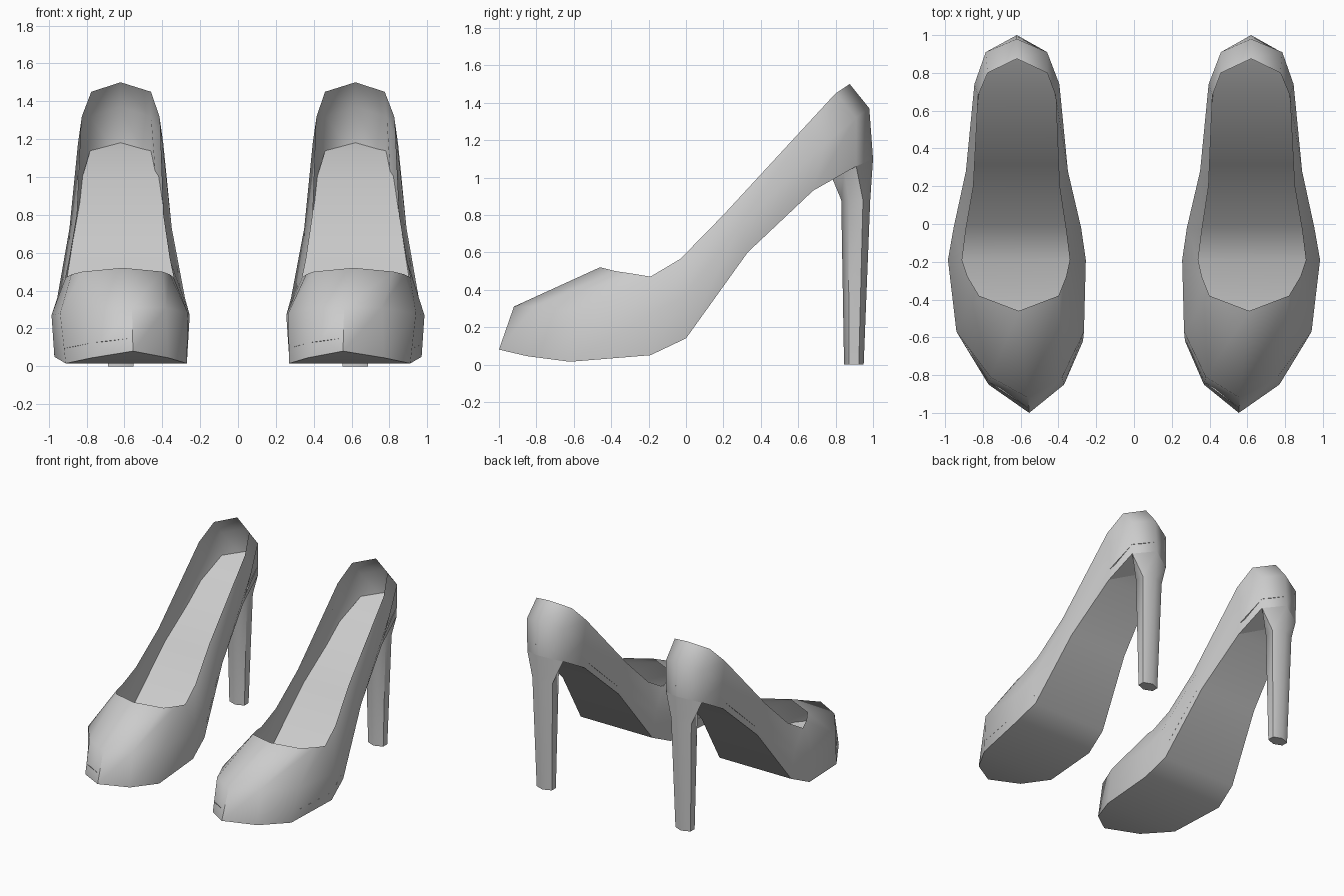
import bpy, math
from mathutils import Vector

cube = bpy.data.objects.get("Cube")
if cube:
    bpy.data.objects.remove(cube, do_unlink=True)

grey = bpy.data.materials.new("light_grey")
grey.use_nodes = True
colour = (0.6, 0.6, 0.6, 1)
grey.diffuse_color = colour
grey.node_tree.nodes["Principled BSDF"].inputs["Base Color"].default_value = colour

# Shoe loops from toe to back: (inner x, outer x, y, z) at each station
SOLE = [(.555, .555, -1, .08), (.37, .77, -.85, .045), (.27, .91, -.62, .015),
        (.27, .97, -.19, .05), (.30, .94, 0, .14), (.37, .87, .33, .6),
        (.43, .81, .68, .93), (.46, .78, .91, 1.06), (.62, .62, 1, 1.1)]
MIDDLE = [(.56, .56, -.92, .31), (.38, .76, -.81, .31), (.265, .94, -.57, .28),
          (.255, .985, -.19, .27), (.28, .955, -.02, .36), (.35, .89, .28, .73),
          (.395, .845, .74, 1.18), (.46, .785, .91, 1.32), (.62, .62, .98, 1.37)]
RIM = [(.61, .61, -.46, .52), (.40, .82, -.38, .5), (.36, .88, -.28, .485),
       (.34, .91, -.19, .47), (.36, .89, -.03, .565), (.395, .85, .2, .8),
       (.415, .825, .68, 1.32), (.46, .775, .8, 1.45), (.62, .62, .875, 1.5)]
HEEL_BREAST = Vector((.62, .78, 1))


def ring(stations):
    """Closed loop: toe, outer side, back, inner side."""
    outer = [Vector((o, y, z)) for i, o, y, z in stations]
    inner = [Vector((i, y, z)) for i, o, y, z in stations[1:-1]]
    return outer + inner[::-1]


def build(name, verts, faces, side):
    """Make one smooth-shaded part, mirrored across x when side is -1."""
    if side < 0:
        faces = [f[::-1] for f in faces]
    mesh = bpy.data.meshes.new(name)
    mesh.from_pydata([(v.x * side, v.y, v.z) for v in verts], [], faces)
    mesh.materials.append(grey)
    obj = bpy.data.objects.new(name, mesh)
    bpy.context.collection.objects.link(obj)
    bpy.ops.object.select_all(action='DESELECT')
    obj.select_set(True)
    bpy.context.view_layer.objects.active = obj
    bpy.ops.object.shade_smooth_by_angle(angle=math.radians(60))


def bridge(loops):
    """Quads joining equal closed loops, stacked in order."""
    n = len(loops[0])
    verts = [v for loop in loops for v in loop]
    faces = [(k * n + i, k * n + (i + 1) % n, (k + 1) * n + (i + 1) % n, (k + 1) * n + i)
             for k in range(len(loops) - 1) for i in range(n)]
    return verts, faces


def floor_faces(n, last):
    """Strips across a loop from the toe to station last."""
    faces = [(0, 1, n - 1)]
    faces += [(i, i + 1, n - i - 1, n - i) for i in range(1, last)]
    return faces


def heel_ring(half, front, back, z):
    """Six-sided slice of the heel, front point first."""
    depth = back - front
    points = [(0, 0), (.9, .25), (.9, .75), (0, 1), (-.9, .75), (-.9, .25)]
    return [Vector((.62 + half * a, front + depth * b, z)) for a, b in points]


sole, middle, rim = ring(SOLE), ring(MIDDLE), ring(RIM)
n = len(sole)
back = n // 2

for side, label in ((1, "left"), (-1, "right")):
    # Upper: toe box, side walls and heel cup, closed under the cup
    verts, faces = bridge([sole, middle, rim])
    breast = len(verts)
    verts.append(HEEL_BREAST)
    faces += [(back - 1, back - 2, breast), (back + 2, back + 1, breast)]
    build(label + "_upper", verts, faces, side)

    # Outsole, tapering to the heel breast
    faces = [f[::-1] for f in floor_faces(n, back - 2)]
    faces.append((back + 2, n, back - 2))
    build(label + "_outsole", sole + [HEEL_BREAST], faces, side)

    # Insole, a little above the outsole
    insole = [a.lerp(b, .3) for a, b in zip(sole, middle)]
    faces = floor_faces(n, back - 1) + [(back - 1, back, back + 1)]
    build(label + "_insole", insole, faces, side)

    # Tall tapered heel hanging from the cup
    outer, inner = sole[back - 1], sole[back + 1]
    top = [HEEL_BREAST, HEEL_BREAST.lerp(outer, .5), outer, sole[back],
           inner, HEEL_BREAST.lerp(inner, .5)]
    tip = heel_ring(.075, .845, .95, 0)
    verts, faces = bridge([tip, heel_ring(.1, .83, .985, .88), top])
    faces.append((5, 4, 3, 2, 1, 0))
    build(label + "_heel", verts, faces, side)
